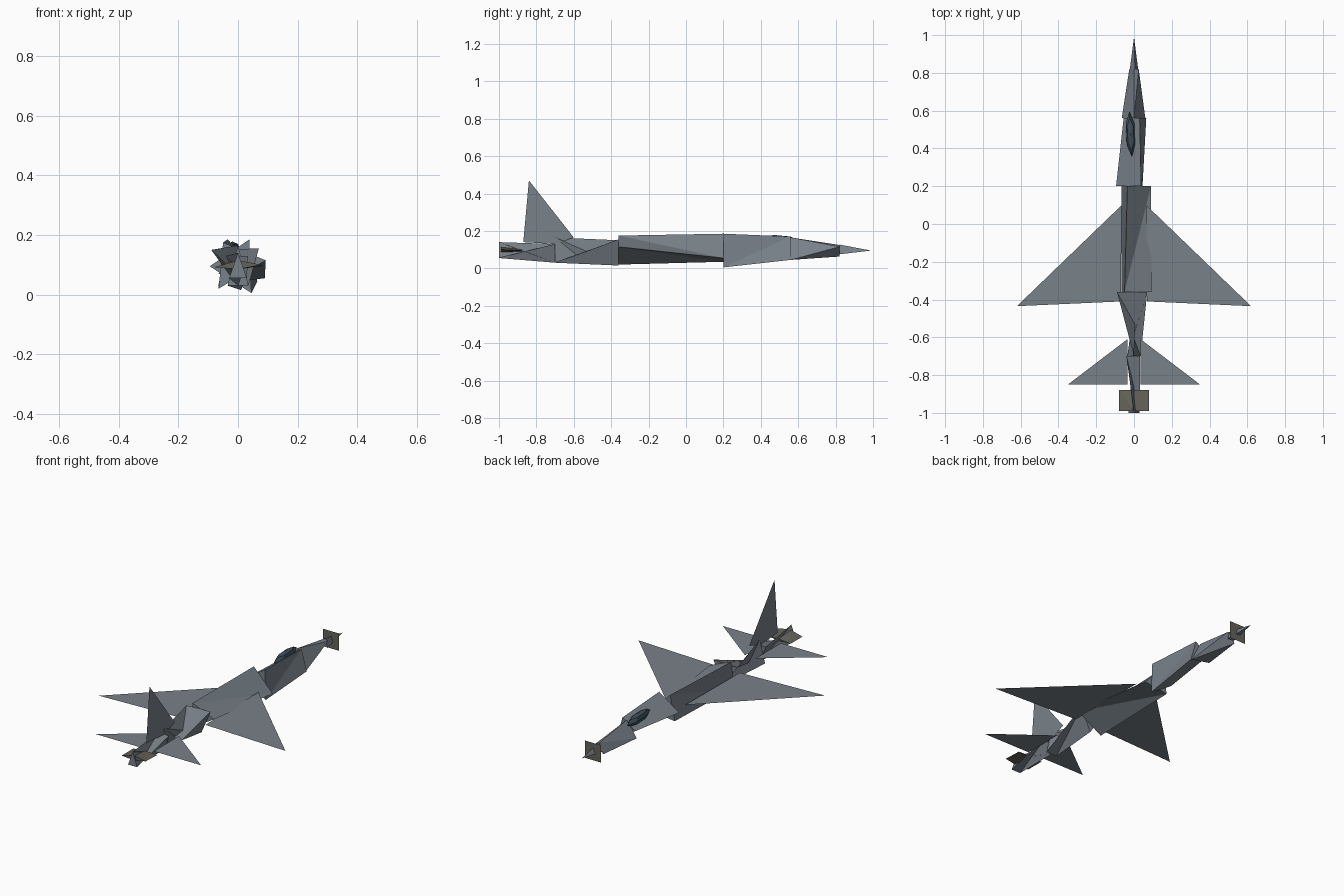
import bpy
import bmesh
from math import radians
from mathutils import Matrix

cube = bpy.data.objects.get("Cube")
if cube:
    bpy.data.objects.remove(cube, do_unlink=True)


def material(name, rgb):
    mat = bpy.data.materials.new(name)
    mat.use_nodes = True
    mat.diffuse_color = (*rgb, 1)
    mat.node_tree.nodes["Principled BSDF"].inputs["Base Color"].default_value = (*rgb, 1)
    return mat


GREY = material("airframe_grey", (0.19, 0.22, 0.25))
GLASS = material("canopy_dark_blue", (0.05, 0.08, 0.10))
METAL = material("metal_brown_grey", (0.13, 0.125, 0.10))
MID = 0.095  # height of the centre line


def finish(name, bm, mat):
    mesh = bpy.data.meshes.new(name)
    bm.to_mesh(mesh)
    bm.free()
    mesh.materials.append(mat)
    obj = bpy.data.objects.new(name, mesh)
    bpy.context.collection.objects.link(obj)
    return obj


def loft(name, y0, ring0, y1, ring1, mat):
    """Closed body between two (x, z) rings, with triangulated sides."""
    bm = bmesh.new()
    a = [bm.verts.new((x, y0, z)) for x, z in ring0]
    b = [bm.verts.new((x, y1, z)) for x, z in ring1]
    n = len(a)
    for i in range(n):
        j = (i + 1) % n
        bm.faces.new((a[i], a[j], b[i]))
        bm.faces.new((a[j], b[j], b[i]))
    bm.faces.new(a)
    bm.faces.new(b)
    bmesh.ops.remove_doubles(bm, verts=bm.verts, dist=0.0001)
    bmesh.ops.recalc_face_normals(bm, faces=bm.faces)
    return finish(name, bm, mat)


def sheet(name, points, mat=GREY):
    """Single thin panel."""
    bm = bmesh.new()
    bm.faces.new([bm.verts.new(p) for p in points])
    return finish(name, bm, mat)


# Fuselage: twisted three-sided bodies, rings run top, right, left or similar
loft("cockpit_body", 0.2, [(-0.095, 0.095), (0.038, 0.185), (0.045, 0.005)],
     0.56, [(-0.055, 0.11), (0.03, 0.17), (0.065, 0.045)], GREY)
loft("mid_body", -0.36, [(0.093, 0.115), (-0.05, 0.175), (-0.065, 0.02)],
     0.2, [(0.09, 0.055), (-0.035, 0.185), (-0.065, 0.035)], GREY)
loft("rear_body", -0.70, [(0, 0.165), (0.035, 0.03), (-0.035, 0.03)],
     -0.36, [(-0.09, 0.15), (0.07, 0.155), (0.01, 0.015)], GREY)
loft("tail_body", -1.0, [(0, 0.14), (0.03, 0.055), (-0.03, 0.055)],
     -0.70, [(-0.04, 0.13), (0.033, 0.13), (0, 0.03)], GREY)
loft("nose_body", 0.56, [(0.06, 0.045), (0, 0.165), (-0.065, 0.07)],
     0.82, [(0.025, 0.115), (0, 0.125), (-0.025, 0.063)], GREY)
loft("nose_tip", 0.82, [(0.022, 0.075), (0.005, 0.127), (-0.022, 0.08)],
     0.99, [(0, MID)] * 3, GREY)

# Canopy: faceted, stretched ball
bm = bmesh.new()
bmesh.ops.create_uvsphere(
    bm, u_segments=6, v_segments=4, radius=1,
    matrix=Matrix.Translation((-0.018, 0.475, 0.15))
    @ Matrix.Rotation(radians(3), 4, "Z")
    @ Matrix.Diagonal((0.026, 0.12, 0.028, 1)))
finish("canopy", bm, GLASS)

# Wings and tailplanes
for side, s in (("left", 1), ("right", -1)):
    for part, tri in (
            ("wing", [(0.065, 0.10), (0.62, -0.435), (0.07, -0.41)]),
            ("tailplane", [(0.035, -0.61), (0.35, -0.85), (0.035, -0.85)])):
        sheet(f"{side}_{part}", [(s * x, y, MID) for x, y in tri][::-s])

# Upright fin
sheet("fin", [(0, -0.60, 0.165), (0, -0.84, 0.47), (0, -0.87, 0.14), (0, -0.70, 0.13)])

# Square plate around the nose tip
sheet("nose_plate", [(x, 0.88, MID + z) for x, z in
                     ((-0.052, -0.052), (0.055, -0.052), (0.055, 0.052), (-0.052, 0.052))], METAL)

# Flattened exhaust plate
loft("exhaust_plate", -0.99, [(-0.08, 0.092), (0, 0.115), (0.08, 0.1), (0, 0.085)],
     -0.88, [(-0.08, 0.092), (0, 0.1), (0.08, 0.096), (0, 0.09)], METAL)
